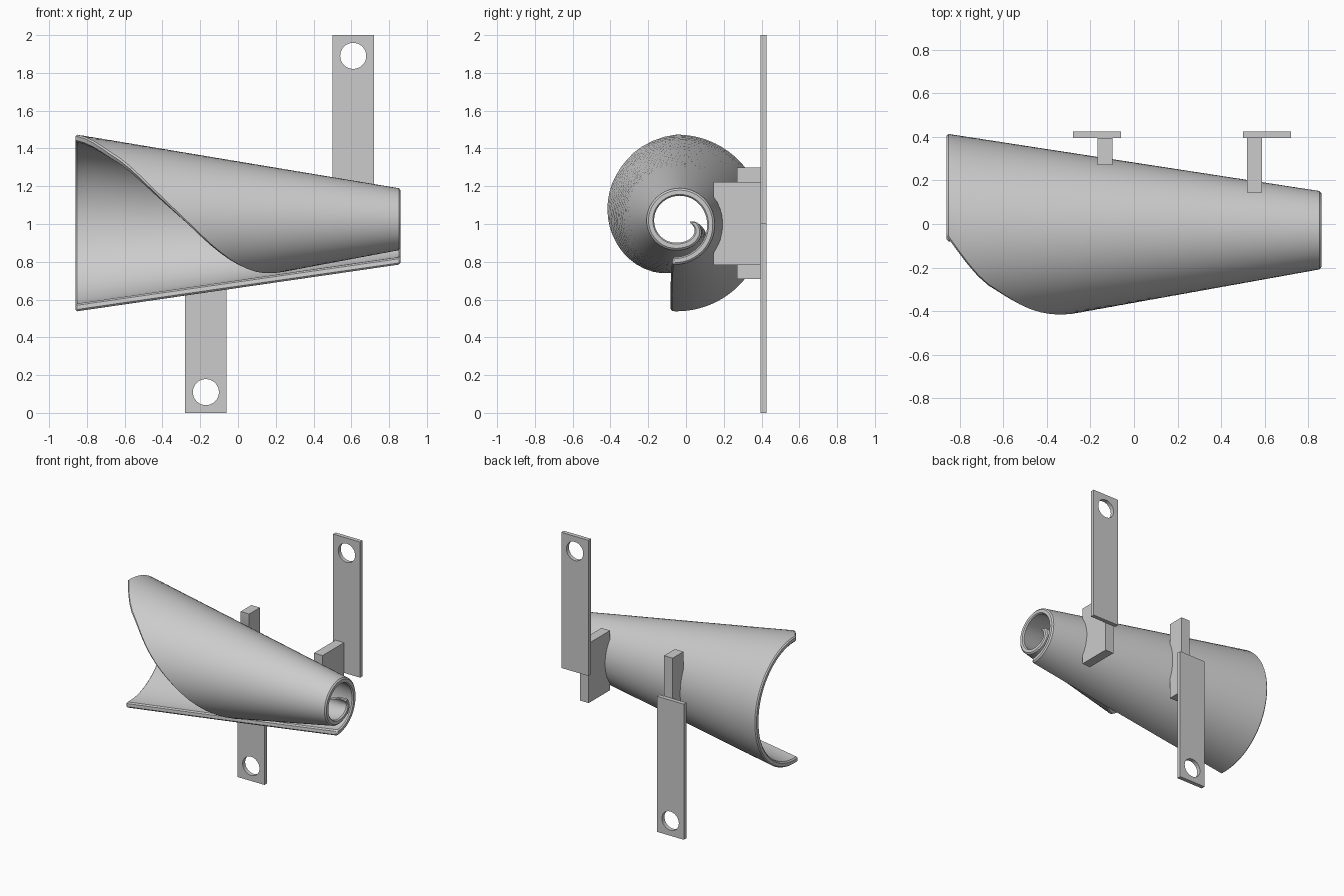
import bpy, bmesh
from math import sin, cos, pi, radians
from mathutils import Vector

if "Cube" in bpy.data.objects:
    bpy.data.objects.remove(bpy.data.objects["Cube"])

X0, X1 = -0.86, 0.86
CY, CZ = -0.04, 1.01          # roll axis
THICK = 0.04


def smooth(table, x, col):
    """Hermite interpolation through rows (key, value, ...)."""
    n = len(table)
    x = min(max(x, table[0][0]), table[-1][0])
    i = next(k for k in range(n - 1) if x <= table[k + 1][0])

    def slope(k):
        a, b = table[max(k - 1, 0)], table[min(k + 1, n - 1)]
        return (b[col] - a[col]) / (b[0] - a[0])
    a, b = table[i], table[i + 1]
    h = b[0] - a[0]
    t = (x - a[0]) / h
    return ((2*t**3 - 3*t*t + 1) * a[col] + (t**3 - 2*t*t + t) * h * slope(i)
            + (3*t*t - 2*t**3) * b[col] + (t**3 - t*t) * h * slope(i + 1))


# angle, outer radius at the wide end, outer radius at the narrow end
SPIRAL = [(-100, .475, .227), (-45, .465, .205), (0, .455, .19), (90, .465, .178),
          (180, .477, .167), (270, .47, .147), (330, .46, .138), (364, .42, .09)]
# x, angle where the diagonal free edge of the sheet lies
FREE_EDGE = [(X0, 92), (-.7, 120), (-.6, 133), (-.465, 153), (-.25, 184), (-.1, 209),
             (0, 227), (.2, 264), (X1, 364)]


def radius(x, ang):
    t = (x - X0) / (X1 - X0)
    return smooth(SPIRAL, ang, 1) * (1 - t) + smooth(SPIRAL, ang, 2) * t


def finish(name, bm):
    bmesh.ops.recalc_face_normals(bm, faces=bm.faces)
    me = bpy.data.meshes.new(name)
    bm.to_mesh(me)
    bm.free()
    ob = bpy.data.objects.new(name, me)
    bpy.context.collection.objects.link(ob)
    return ob


def shade(ob):
    bpy.ops.object.select_all(action='DESELECT')
    ob.select_set(True)
    bpy.context.view_layer.objects.active = ob
    bpy.ops.object.shade_smooth_by_angle(angle=radians(30))


def prism(name, loops, depth):
    """Fill outline loops (extra loops are holes) and extrude by depth."""
    bm = bmesh.new()
    edges = []
    for loop in loops:
        vs = [bm.verts.new(p) for p in loop]
        edges += [bm.edges.new((vs[i - 1], vs[i])) for i in range(len(vs))]
    bmesh.ops.triangle_fill(bm, use_beauty=True, edges=edges)
    bmesh.ops.dissolve_limit(bm, angle_limit=.01, verts=bm.verts, edges=bm.edges)
    ext = bmesh.ops.extrude_face_region(bm, geom=bm.faces[:])
    moved = [v for v in ext['geom'] if isinstance(v, bmesh.types.BMVert)]
    bmesh.ops.translate(bm, vec=Vector(depth), verts=moved)
    ob = finish(name, bm)
    shade(ob)


# rolled sheet: open grid, given thickness and chamfered rims
NX, NU = 36, 72
bm = bmesh.new()
rows = []
for i in range(NX + 1):
    x = X0 + (X1 - X0) * i / NX
    start, end = -95 - 4 * i / NX, smooth(FREE_EDGE, x, 1)
    row = []
    for j in range(NU + 1):
        a = start + (end - start) * j / NU
        ro, ra = radius(x, a), radians(a)
        ri = ro - THICK
        row.append([bm.verts.new((x, CY + r * cos(ra), CZ + r * sin(ra))) for r in (ro, ri)])
    rows.append(row)
for k in (0, 1):
    for i in range(NX):
        for j in range(NU):
            bm.faces.new((rows[i][j][k], rows[i + 1][j][k],
                          rows[i + 1][j + 1][k], rows[i][j + 1][k]))
rim = ([rows[0][j] for j in range(NU)] + [r[NU] for r in rows[:-1]]
       + [rows[NX][j] for j in range(NU, 0, -1)] + [r[0] for r in rows[:0:-1]])
for p, q in zip(rim, rim[1:] + rim[:1]):
    bm.faces.new((p[0], q[0], q[1], p[1]))
sheet = finish("rolled_sheet", bm)
bev = sheet.modifiers.new("chamfer", 'BEVEL')
bev.width, bev.segments, bev.limit_method = .012, 1, 'ANGLE'
bev.angle_limit = radians(50)
shade(sheet)

# wall brackets: drilled plate and a saddle block that cradles the sheet
BACK0, BACK1 = .395, .425
for side, px, z0, z1, hole_z, bx, by, half in (
        ("upper", .61, 1.0, 2.0, 1.89, .553, .145, .22),
        ("lower", -.17, 0.0, 1.0, .11, -.133, .27, .295)):
    outline = [(px - .11, BACK0, z0), (px + .11, BACK0, z0),
               (px + .11, BACK0, z1), (px - .11, BACK0, z1)]
    hole = [(px + .069 * cos(a), BACK0, hole_z + .069 * sin(a))
            for a in (2 * pi * k / 32 for k in range(32))]
    prism(side + "_plate", [outline, hole], (0, BACK1 - BACK0, 0))

    xl = bx - .035
    arc = []
    for deg in range(-60, 61, 3):
        r, a = radius(bx, deg) - .004, radians(deg)
        y, z = CY + r * cos(a), CZ + r * sin(a)
        if y > by:
            arc.append((xl, y, z))
    za, zb = 1.003 - half, 1.003 + half
    profile = ([(xl, BACK0, za), (xl, by, za), (xl, by, arc[0][2] - .01)] + arc
               + [(xl, by, arc[-1][2] + .01), (xl, by, zb), (xl, BACK0, zb)])
    prism(side + "_saddle_block", [profile], (.07, 0, 0))
